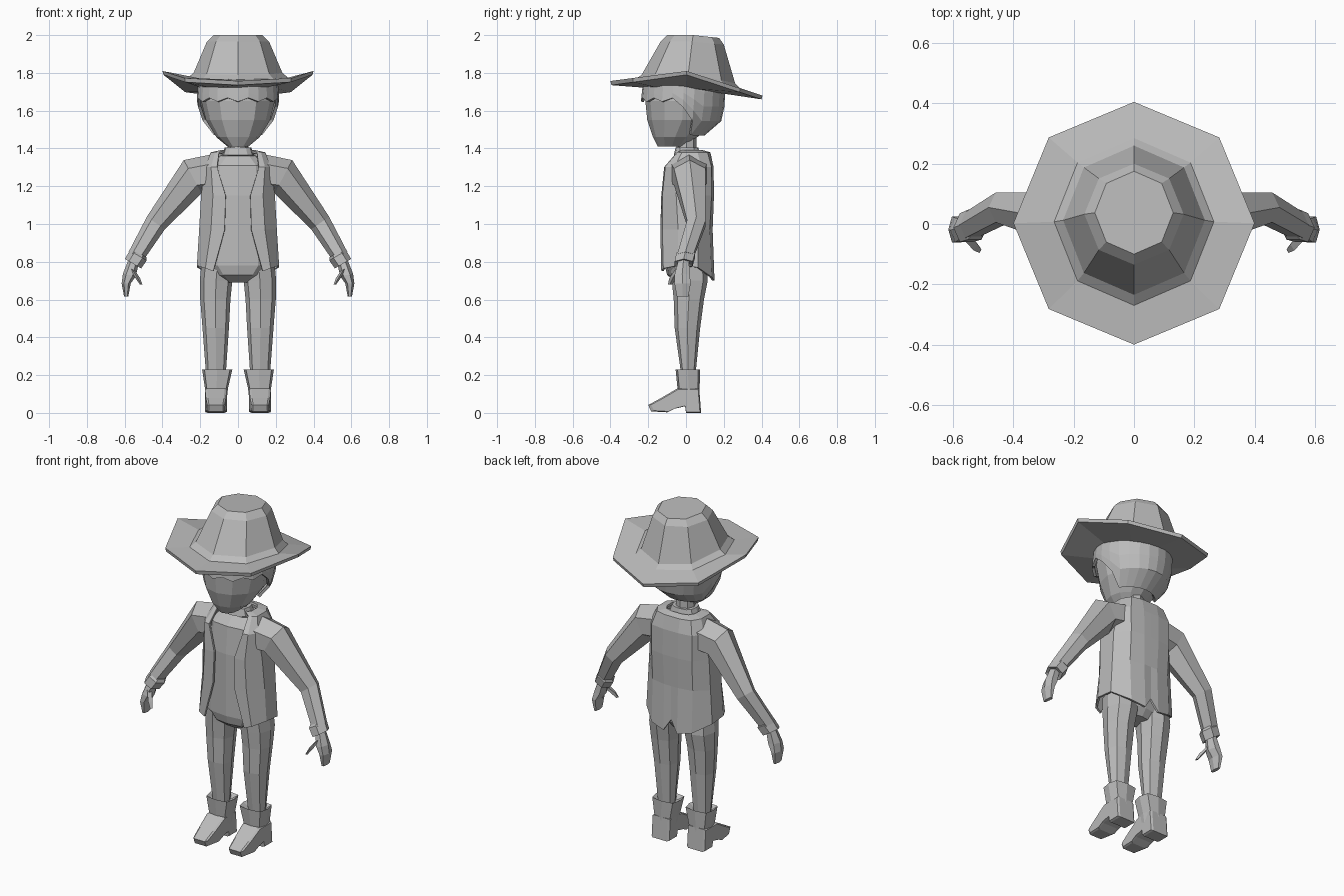
import bpy, bmesh
from math import cos, sin, pi, radians
from mathutils import Vector

grey = bpy.data.materials.new("plain_grey")
grey.diffuse_color = (0.5, 0.5, 0.5, 1)


def loft(name, rings, closed=True, mirror=False, thick=0.0):
    """Skin a list of equal-length point loops; closed loops are capped."""
    bm = bmesh.new()
    vs = [[bm.verts.new(p) for p in r] for r in rings]
    n = len(vs[0])
    for a, b in zip(vs, vs[1:]):
        for i in range(n if closed else n - 1):
            j = (i + 1) % n
            bm.faces.new((a[i], a[j], b[j], b[i]))
    if closed and not thick:
        bm.faces.new(vs[0][::-1])
        bm.faces.new(vs[-1])
    bmesh.ops.recalc_face_normals(bm, faces=bm.faces)
    me = bpy.data.meshes.new(name)
    bm.to_mesh(me)
    bm.free()
    me.materials.append(grey)
    ob = bpy.data.objects.new(name, me)
    bpy.context.collection.objects.link(ob)
    if mirror:
        m = ob.modifiers.new("mirror", 'MIRROR')
        m.use_clip = True
    if thick:
        s = ob.modifiers.new("thickness", 'SOLIDIFY')
        s.thickness, s.offset = thick, 0
    return ob


def power(v, p):
    return (1 if v >= 0 else -1) * abs(v) ** p if abs(v) > 1e-6 else 0.0


def ring(z, rx, y0, y1, n=8, cx=0.0, zf=None, zb=None, p=1.0, phase=0.0):
    """Horizontal loop from y0 to y1; zf / zb tilt its front and back."""
    zf, zb = z if zf is None else zf, z if zb is None else zb
    out = []
    for i in range(n):
        a = 2 * pi * i / n + phase
        s = sin(a)
        zz = z + ((zf if s < 0 else zb) - z) * abs(s)
        out.append((cx + rx * power(cos(a), p),
                    (y0 + y1) / 2 + (y1 - y0) / 2 * power(s, p), zz))
    return out


def limb(name, stations, n=6):
    """Limb in the xz plane: stations are (x, y, z, half width, half depth, tilt)."""
    rings = []
    for x, y, z, a, b, t in stations:
        u = Vector((cos(radians(t)), 0, sin(radians(t))))
        rings.append([Vector((x, y, z)) + u * a * cos(2 * pi * i / n)
                      + Vector((0, b * 1.1 * sin(2 * pi * i / n), 0)) for i in range(n)])
    return loft(name, rings, mirror=True)


# Hat: underside, curled brim and crown in one skin
loft("hat", [
    ring(1.72, 0.19, -0.20, 0.20, zf=1.72, zb=1.69),
    ring(1.79, 0.395, -0.395, 0.40, zf=1.735, zb=1.66),
    ring(1.81, 0.40, -0.40, 0.405, zf=1.757, zb=1.68),
    ring(1.775, 0.265, -0.27, 0.285, zf=1.765, zb=1.72),
    ring(1.80, 0.235, -0.235, 0.26, zf=1.79, zb=1.745),
    ring(1.965, 0.165, -0.135, 0.20, zb=1.95),
    ring(2.0, 0.13, -0.10, 0.175, zb=1.985)])

# Head
HEAD = [(1.41, .055, -.15, .0), (1.46, .115, -.175, .06), (1.55, .17, -.205, .165),
        (1.65, .195, -.215, .185), (1.78, .185, -.20, .18)]
loft("head", [ring(*h, n=12) for h in HEAD])


def head_at(z):
    for a, b in zip(HEAD, HEAD[1:]):
        if z <= b[0]:
            t = (z - a[0]) / (b[0] - a[0])
            return [p + (q - p) * t for p, q in zip(a[1:], b[1:])]
    return HEAD[-1][1:]


# Hair: shell following the head, jagged fringe in front, low at the nape
N = 24
hair = [[] for _ in range(5)]
for i in range(N):
    a = 2 * pi * i / N
    s = sin(a)
    low = 1.655 + (0.012 if i % 2 else -0.008) if s < -0.1 else 1.62 if s < 0.2 else 1.55 if s < 0.45 else 1.475
    for k in range(5):
        z = 1.77 - (1.77 - low) * k / 4
        rx, y0, y1 = head_at(z)
        hair[k].append(((rx + .016) * cos(a), (y0 + y1) / 2 + ((y1 - y0) / 2 + .016) * s, z))
loft("hair", hair, thick=0.016)

# Neck and shirt with stand-up collar
loft("neck", [ring(1.34, .06, -.05, .055), ring(1.46, .05, -.05, .055)])
loft("shirt", [ring(*r, n=12, p=0.75) for r in [
    (.69, .07, -.05, .07), (.73, .13, -.10, .10), (.78, .18, -.112, .11),
    (1.15, .17, -.115, .12), (1.31, .16, -.10, .11), (1.36, .10, -.055, .10),
    (1.365, .085, -.065, .075), (1.405, .07, -.055, .065)]])

# Open jacket: half rows from front edge to centre back, with a back vent
hem = [(.13, -.125, .75), (.17, -.115, .765), (.212, -.04, .78), (.212, .06, .77),
       (.13, .13, .72), (.045, .145, .70), (0, .135, .77)]
rows = {
    .97: [(.07, -.13), (.14, -.12), (.20, -.04), (.20, .06), (.13, .12), (.045, .135), (0, .135)],
    1.15: [(.065, -.125), (.13, -.12), (.19, -.05), (.19, .06), (.13, .13), (.05, .142), (0, .142)],
    1.30: [(.11, -.11), (.14, -.105), (.17, -.06), (.17, .08), (.13, .13), (.05, .14), (0, .14)],
    1.375: [(.10, -.045), (.12, -.04), (.14, -.02), (.14, .06), (.11, .11), (.05, .125), (0, .125)]}
jacket = [hem] + [[(x, y, z) for x, y in r] for z, r in rows.items()]
jacket.append([(x * .65, .02 + (y - .02) * .65, 1.385) for x, y, z in jacket[-1]])
loft("jacket", jacket, closed=False, mirror=True, thick=0.012)

# Sleeves, cuffs, hands and thumbs
limb("sleeve", [(.12, .015, 1.27, .105, .10, 95), (.24, .02, 1.25, .10, .088, 62),
                (.435, .055, 1.005, .058, .052, 35), (.54, -.003, .83, .045, .045, 30)])
limb("cuff", [(.522, .0, .845, .042, .04, 30), (.528, -.002, .833, .052, .052, 30),
              (.556, -.012, .79, .05, .05, 30), (.554, -.012, .795, .03, .03, 30)])
limb("hand", [(.55, -.012, .81, .028, .028, 25), (.575, -.02, .73, .035, .042, 10),
              (.592, -.018, .685, .024, .045, 0), (.592, -.018, .615, .011, .032, 0)])
limb("thumb", [(.56, -.035, .76, .02, .02, 30), (.532, -.068, .715, .014, .018, 10),
               (.513, -.085, .68, .007, .01, 0)], n=4)

# Trouser legs
loft("trouser_leg", [ring(z, rx, y0, y1, cx=cx, p=0.85) for z, cx, rx, y0, y1 in [
    (.80, .108, .085, -.085, .11), (.70, .116, .086, -.075, .115), (.60, .12, .08, -.065, .095),
    (.45, .118, .07, -.06, .075), (.20, .117, .052, -.025, .05)]], mirror=True)

# Boots: flared shaft, and a foot cut from a side profile tapering to the toe
loft("boot_shaft", [ring(z, rx, y0, y1, cx=cx, p=0.5) for z, cx, rx, y0, y1 in [
    (.21, .112, .05, -.03, .05), (.23, .11, .08, -.055, .075),
    (.13, .114, .061, -.045, .072), (.06, .116, .055, -.04, .072)]], mirror=True)
profile = [(.07, .13), (.08, .0), (.0, .0), (-.005, .035), (-.06, .022), (-.10, .003),
           (-.185, .008), (-.20, .042), (-.13, .08), (-.045, .13)]


def foot_side(k, inset):
    return [(.117 + k * (.058 + min(0, y + .08) * .1), y * (1 - inset),
             .06 + (z - .06) * (1 - inset)) for y, z in profile]


loft("boot_foot", [[(.117 + (x - .117) * f, y, z) for x, y, z in foot_side(k, ins)]
                   for k, f, ins in ((-1, 1, .08), (-1, .8, 0), (1, .8, 0), (1, 1, .08))], mirror=True)
